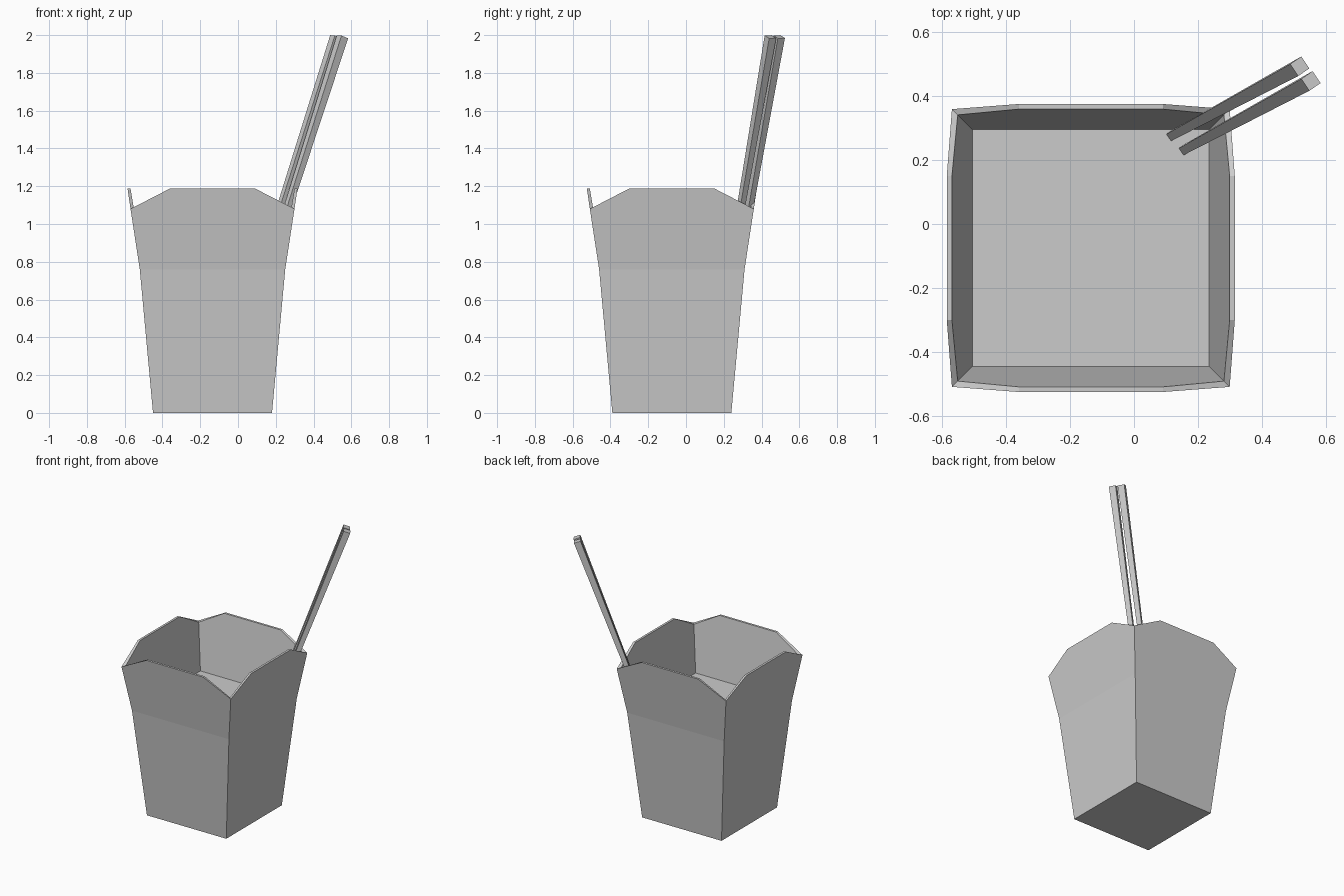
import bpy, bmesh
from mathutils import Vector, Matrix
from math import pi

if "Cube" in bpy.data.objects:
    bpy.data.objects.remove(bpy.data.objects["Cube"])

CX, CY = -0.135, -0.075      # centre of the carton
FLAP = 0.225                 # half width of each flap's top edge


def finish(bm, name):
    bmesh.ops.remove_doubles(bm, verts=bm.verts, dist=1e-4)
    bmesh.ops.recalc_face_normals(bm, faces=bm.faces)
    me = bpy.data.meshes.new(name)
    bm.to_mesh(me)
    bm.free()
    ob = bpy.data.objects.new(name, me)
    bpy.context.collection.objects.link(ob)
    return ob


def carton():
    bm = bmesh.new()

    def face(pts):
        bm.faces.new([bm.verts.new(p) for p in pts])

    def square(h, z):
        face([(CX + sx * h, CY + sy * h, z)
              for sx, sy in ((-1, -1), (1, -1), (1, 1), (-1, 1))])

    def rim(corner, top):
        return [(-corner, -corner, 1.08), (-FLAP, -top, 1.188),
                (FLAP, -top, 1.188), (corner, -corner, 1.08)]

    outer, inner = rim(0.434, 0.450), rim(0.416, 0.434)
    for k in range(4):
        m = Matrix.Translation((CX, CY, 0)) @ Matrix.Rotation(k * pi / 2, 4, 'Z')

        def side(pts):
            face([m @ Vector(p) for p in pts])

        # lower wall, flared upper wall with flap, inside wall
        side([(-0.315, -0.315, 0), (0.315, -0.315, 0),
              (0.385, -0.385, 0.76), (-0.385, -0.385, 0.76)])
        side([(-0.385, -0.385, 0.76), (0.385, -0.385, 0.76)] + outer[::-1])
        side([(-0.37, -0.37, 0.76), (0.37, -0.37, 0.76)] + inner[::-1])
        # rim thickness
        for i in range(3):
            side([outer[i], outer[i + 1], inner[i + 1], inner[i]])
    square(0.315, 0)         # base
    square(0.37, 0.76)       # inside floor
    return finish(bm, "carton")


def chopstick(name, low, high):
    # tapered square rod with ends square to its axis
    low, high = Vector(low), Vector(high)
    axis = (high - low).normalized()
    u = Vector((0.565, -0.825, 0))
    u = (u - axis * u.dot(axis)).normalized()
    v = axis.cross(u)
    bm = bmesh.new()
    ends = [[bm.verts.new(c + (u * a + v * b) * r)
             for a, b in ((-1, -1), (1, -1), (1, 1), (-1, 1))]
            for c, r in ((low, 0.013), (high, 0.0225))]
    for e in ends:
        bm.faces.new(e)
    for i in range(4):
        j = (i + 1) % 4
        bm.faces.new((ends[0][i], ends[0][j], ends[1][j], ends[1][i]))
    return finish(bm, name)


carton()
chopstick("chopstick_back", (0.117, 0.276, 0.75), (0.518, 0.493, 1.991))
chopstick("chopstick_front", (0.156, 0.232, 0.75), (0.553, 0.447, 1.991))
